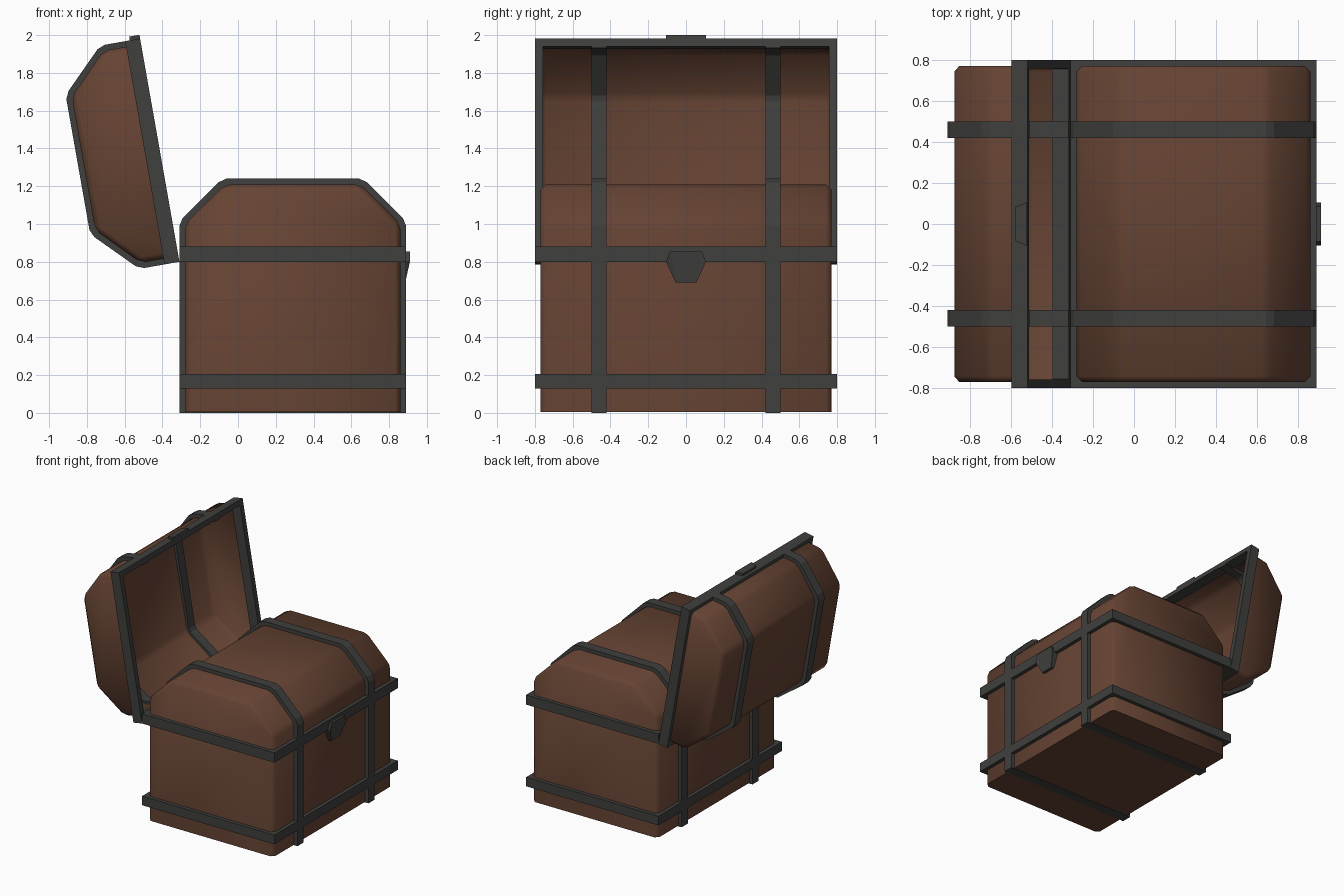
import bpy, bmesh, math
from mathutils import Matrix, Vector

if "Cube" in bpy.data.objects:
    bpy.data.objects.remove(bpy.data.objects["Cube"])

CX = 0.29       # centre of the chest along x
SEAM = 0.80     # height where lid meets body


def material(name, rgb):
    m = bpy.data.materials.new(name)
    m.diffuse_color = (*rgb, 1)
    m.use_nodes = True
    m.node_tree.nodes["Principled BSDF"].inputs["Base Color"].default_value = m.diffuse_color
    return m


WOOD = material("wood", (0.13, 0.056, 0.033))
IRON = material("iron", (0.05, 0.05, 0.048))
HINGE = Matrix.Translation((-0.31, 0, SEAM))
OPEN = HINGE @ Matrix.Rotation(math.radians(-100), 4, 'Y') @ HINGE.inverted()


def finish(name, bm, mat, opened=False, smooth=False):
    bmesh.ops.recalc_face_normals(bm, faces=bm.faces)
    if opened:
        bm.transform(OPEN)
    me = bpy.data.meshes.new(name)
    bm.to_mesh(me)
    bm.free()
    me.materials.append(mat)
    ob = bpy.data.objects.new(name, me)
    bpy.context.collection.objects.link(ob)
    if smooth:
        bpy.ops.object.select_all(action='DESELECT')
        bpy.context.view_layer.objects.active = ob
        ob.select_set(True)
        bpy.ops.object.shade_smooth_by_angle(angle=math.radians(50))
    return ob


def prism(bm, pts, lo, hi, place):
    a = [bm.verts.new(place(p, lo)) for p in pts]
    b = [bm.verts.new(place(p, hi)) for p in pts]
    n = len(pts)
    bm.faces.new(a)
    bm.faces.new(b[::-1])
    for i in range(n):
        j = (i + 1) % n
        bm.faces.new((a[i], a[j], b[j], b[i]))


def along_y(p, t):
    return (p[0], t, p[1])


def along_z(p, t):
    return (p[0], p[1], t)


def band(name, outer, inner, lo, hi, place, closed, opened=False):
    """Flat strap between an outer and an inner outline."""
    bm = bmesh.new()
    rows = [[bm.verts.new(place(o, lo)), bm.verts.new(place(o, hi)),
             bm.verts.new(place(i, hi)), bm.verts.new(place(i, lo))]
            for o, i in zip(outer, inner)]
    n = len(rows)
    for k in range(n if closed else n - 1):
        r, s = rows[k], rows[(k + 1) % n]
        for c in range(4):
            d = (c + 1) % 4
            bm.faces.new((r[c], r[d], s[d], s[c]))
    if not closed:
        bm.faces.new(rows[0])
        bm.faces.new(rows[-1])
    finish(name, bm, IRON, opened)


def arch(d, z0):
    """Chest outline with chamfered corners, inset by d."""
    half = [(0.60 - d, z0), (0.60 - d, 0.99 - 0.41 * d),
            (0.583 - 0.8 * d, 1.032 - 0.65 * d),
            (0.393 - 0.65 * d, 1.221 - 0.8 * d), (0.352 - 0.41 * d, 1.24 - d)]
    return ([(CX + x, z) for x, z in half] +
            [(CX - x, z) for x, z in reversed(half)])


def rect(d):
    return [(CX + sx * (0.60 - d), sy * (0.80 - d))
            for sx, sy in ((1, 1), (-1, 1), (-1, -1), (1, -1))]


def wooden_shell(name, z0, opened):
    """Wooden prism with softened edges; the open lid has no underside."""
    bm = bmesh.new()
    half = [(0.57, z0), (0.57, 1.003), (0.358, 1.21)]
    pts = ([(CX + x, z) for x, z in half] +
           [(CX - x, z) for x, z in reversed(half)])
    prism(bm, pts, -0.77, 0.77, along_y)
    soft = [e for e in bm.edges if max(v.co.z for v in e.verts) > z0 + 0.01]
    bmesh.ops.bevel(bm, geom=soft, offset=0.028, segments=1, affect='EDGES')
    if opened:
        under = [f for f in bm.faces if all(v.co.z < z0 + 0.001 for v in f.verts)]
        bmesh.ops.delete(bm, geom=under, context='FACES')
    finish(name, bm, WOOD, opened, smooth=True)


# Wooden body with its domed top, and the open hollow lid
wooden_shell("chest_body", 0.005, False)
wooden_shell("open_lid", SEAM + 0.005, True)

# Straps running over the body and inside/outside the open lid
for side, y in (("near", -0.46), ("far", 0.46)):
    band("body_strap_" + side, arch(0, 0), arch(0.05, 0.04),
         y - 0.04, y + 0.04, along_y, True)
    band("lid_strap_" + side, arch(0, SEAM), arch(0.05, SEAM),
         y - 0.04, y + 0.04, along_y, False, True)

# Horizontal hoops and the lid rim
band("lower_hoop", rect(0), rect(0.045), 0.13, 0.205, along_z, True)
band("upper_hoop", rect(0), rect(0.045), SEAM, 0.88, along_z, True)
band("lid_rim", rect(0), rect(0.042), SEAM, 0.88, along_z, True, True)


def latch(name, half, opened):
    """Lock plate; its lower tip thins towards the wood."""
    bm = bmesh.new()
    pts = [(y, z) for y, z in half] + [(-y, z) for y, z in reversed(half)]
    prism(bm, pts, 0.855, 0.91, lambda p, t: (t, p[0], p[1]))
    for v in bm.verts:
        if v.co.x > 0.9 and v.co.z < 0.75:
            v.co.x = 0.885
    bmesh.ops.triangulate(bm, faces=[f for f in bm.faces if len(f.verts) > 4])
    finish(name, bm, IRON, opened)


# Latch on the body and the upper part of the latch on the lid
latch("body_latch", [(0.085, 0.855), (0.105, 0.80), (0.055, 0.69)], False)
latch("lid_latch", [(0.085, 0.855), (0.105, 0.80)], True)
